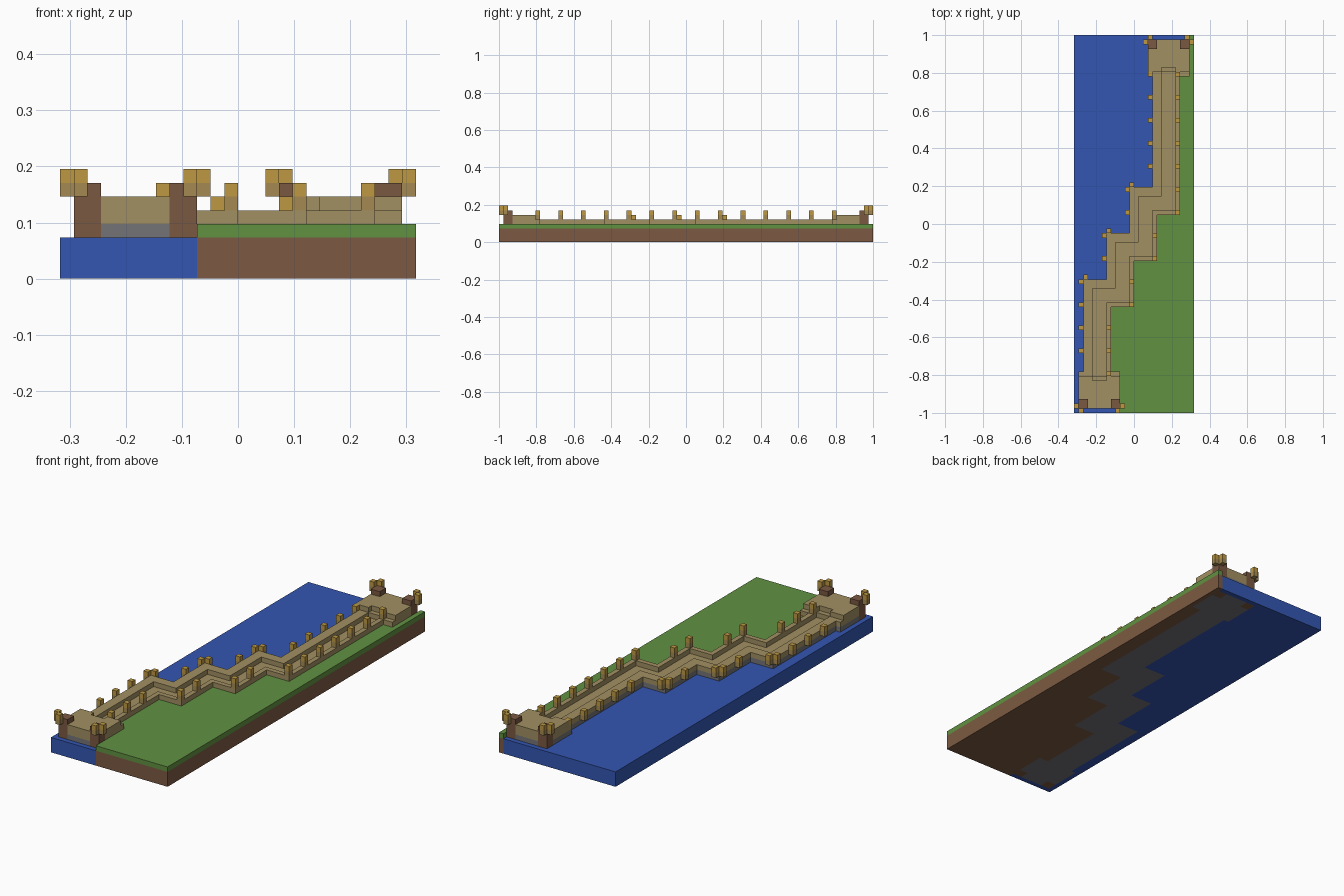
import bpy
import bmesh

cube = bpy.data.objects.get("Cube")
if cube:
    bpy.data.objects.remove(cube)

U = 2 / 82            # block size
W, D = 26, 82         # blocks across and along


def material(name, rgb):
    """Flat material from 8-bit display values."""
    lin = [((c / 255 + 0.055) / 1.055) ** 2.4 for c in rgb] + [1]
    m = bpy.data.materials.new(name)
    m.use_nodes = True
    m.diffuse_color = lin
    bsdf = m.node_tree.nodes["Principled BSDF"]
    bsdf.inputs["Base Color"].default_value = lin
    bsdf.inputs["Roughness"].default_value = 1
    return m


WATER = material("water blue", (51, 86, 178))
GRASS = material("grass green", (98, 145, 66))
EARTH = material("earth brown", (124, 90, 66))
STONE = material("stone grey", (116, 116, 119))
PLANK = material("plank tan", (162, 144, 99))
WOOD = material("dark wood", (122, 88, 65))
GOLD = material("lantern gold", (190, 153, 68))
BRONZE = material("lantern base", (165, 138, 82))


def prisms(name, solids, mat, top=None):
    """One object made of upright prisms, each (outline, z0, z1) in blocks."""
    bm = bmesh.new()
    for outline, z0, z1 in solids:
        base = [bm.verts.new(((x - W / 2) * U, (y - D / 2) * U, z0 * U)) for x, y in outline]
        face = bm.faces.new(base)
        up = bmesh.ops.extrude_face_region(bm, geom=[face])["geom"]
        bmesh.ops.translate(bm, vec=(0, 0, (z1 - z0) * U),
                            verts=[v for v in up if isinstance(v, bmesh.types.BMVert)])
    bmesh.ops.recalc_face_normals(bm, faces=bm.faces)
    if top:
        for f in bm.faces:
            f.material_index = int(f.normal.z > 0.5)
    me = bpy.data.meshes.new(name)
    bm.to_mesh(me)
    bm.free()
    me.materials.append(mat)
    if top:
        me.materials.append(top)
    ob = bpy.data.objects.new(name, me)
    bpy.context.collection.objects.link(ob)
    return ob


def rect(x, y, w=1, d=1):
    return [(x, y), (x + w, y), (x + w, y + d), (x, y + d)]


def zigzag(x, y, start, end):
    """Stepped edge with three jogs, each 5 across and 10 along."""
    pts = [(x, start)]
    for k in range(3):
        pts += [(x + 5 * k, y + 10 * k), (x + 5 * k + 5, y + 10 * k)]
    return pts + [(x + 15, end)]


outer_left = zigzag(2, 29, 9, 73)
outer_right = zigzag(8, 23, 9, 73)
inner_left = zigzag(4, 27, 8, 74)
inner_right = zigzag(7, 24, 8, 74)

# Ground: water on the left, earth and grass on the right
shore_left = [(10, 0), (10, 1), (1, 1), (1, 9)] + outer_left + \
             [(16, 73), (16, 81), (25, 81), (25, 82)]
shore_right = [(10, 0), (10, 9)] + outer_right + [(25, 73), (25, 82)]
land = shore_right + [(W, D), (W, 0)]
prisms("water", [([(0, 0)] + shore_left + [(0, D)], 0, 3)], WATER)
prisms("earth", [(land, 0, 3)], EARTH)
prisms("grass", [(land, 3, 4)], GRASS)

# Stone core with a planked top, notched where the corner posts stand
core = [(3, 1), (3, 3), (1, 3), (1, 9)] + outer_left + \
       [(16, 73), (16, 79), (18, 79), (18, 81), (23, 81), (23, 79), (25, 79), (25, 73)] + \
       outer_right[::-1] + [(10, 9), (10, 3), (8, 3), (8, 1)]
prisms("walkway_core", [(core, 0, 4)], STONE, PLANK)

# Raised kerbs either side of the sunken walkway
left_kerb = [(1, 8), (1, 9)] + outer_left + [(16, 73), (16, 74)] + inner_left[::-1]
right_kerb = [(10, 8), (10, 9)] + outer_right + [(25, 73), (25, 74)] + inner_right[::-1]
prisms("left_kerb", [(left_kerb, 4, 5)], PLANK)
prisms("right_kerb", [(right_kerb, 4, 5)], PLANK)

# End platforms, the back one a turned copy of the front one
platform = [(3, 1), (8, 1), (8, 3), (10, 3), (10, 8), (7, 8),
            (7, 7), (4, 7), (4, 8), (1, 8), (1, 3), (3, 3)]


def turned(outline):
    return [(W - x, D - y) for x, y in outline]


prisms("front_platform", [(platform, 4, 6)], PLANK)
prisms("back_platform", [(turned(platform), 4, 6)], PLANK)
step = rect(4, 7, 3, 1)
prisms("platform_steps", [(step, 4, 5), (turned(step), 4, 5)], PLANK)

# Corner posts with lanterns on their outer sides
posts = [rect(1, 1, 2, 2), rect(8, 1, 2, 2)]
prisms("corner_posts", [(o, 0, 7) for p in posts for o in (p, turned(p))], WOOD)
corner = [rect(0, 1), rect(1, 0), rect(9, 0), rect(10, 1)]
corner += [turned(o) for o in corner]

# Fence posts along the land side, hanging lanterns along the water side
fence, hanging = [], []
for y in range(8, 74, 5):
    seg = min(3, max(0, (y - 13) // 10))
    fence.append(rect(7 + 5 * seg, y))
    seg = min(3, max(0, (y - 19) // 10))
    if y > 8:
        hanging.append(rect(1 + 5 * seg, y))
hanging += [rect(2 + 5 * k, 29 + 10 * k) for k in range(3)]

for name, spots, z in (("corner_lantern", corner, 6),
                       ("fence_post", fence, 5),
                       ("hanging_lantern", hanging, 4)):
    prisms(name + "_bases", [(o, z, z + 1) for o in spots], BRONZE)
    prisms(name + "_caps", [(o, z + 1, z + 2) for o in spots], GOLD)
